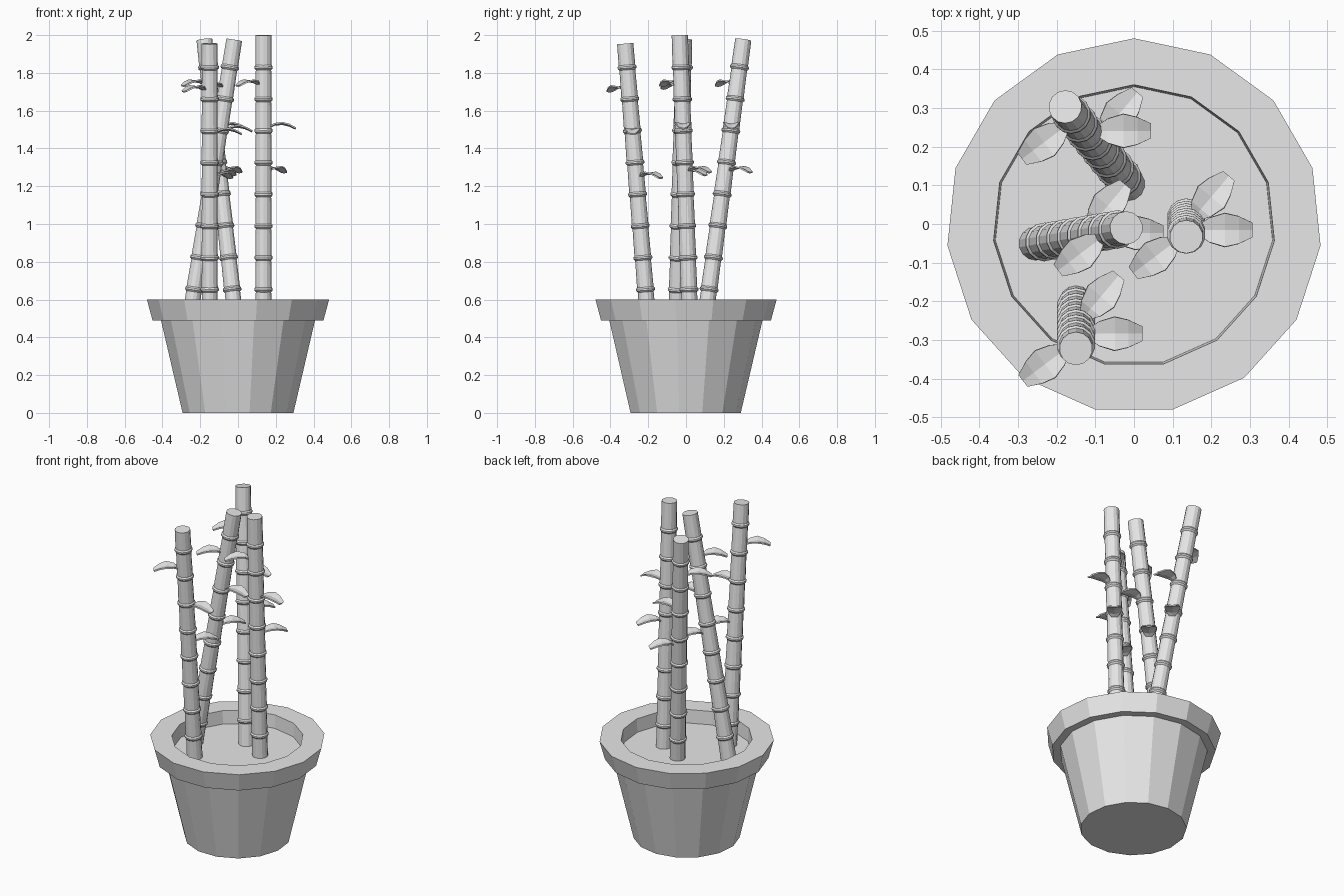
import bpy, bmesh, math
from mathutils import Vector

cube = bpy.data.objects.get("Cube")
if cube:
    bpy.data.objects.remove(cube)

grey = bpy.data.materials.new("plain_grey")
grey.use_nodes = True
grey.diffuse_color = (0.8, 0.8, 0.8, 1)
grey.node_tree.nodes["Principled BSDF"].inputs["Base Color"].default_value = (0.8, 0.8, 0.8, 1)


def add_object(name, bm):
    bmesh.ops.recalc_face_normals(bm, faces=bm.faces[:])
    mesh = bpy.data.meshes.new(name)
    bm.to_mesh(mesh)
    bm.free()
    mesh.materials.append(grey)
    obj = bpy.data.objects.new(name, mesh)
    bpy.context.collection.objects.link(obj)
    return obj


def lathe(name, profile, sides):
    """Closed solid turned around z from (radius, height) pairs, first corner on +y."""
    bm = bmesh.new()
    rings = []
    for r, z in profile:
        angles = [math.tau * i / sides for i in range(sides)]
        rings.append([bm.verts.new((r * math.sin(a), r * math.cos(a), z)) for a in angles])
    for low, high in zip(rings, rings[1:]):
        for i in range(sides):
            j = (i + 1) % sides
            bm.faces.new((low[i], low[j], high[j], high[i]))
    bm.faces.new(rings[0])
    bm.faces.new(rings[-1])
    return add_object(name, bm)


def make_stalk(name, low, top):
    """Cane with raised joints, leaning from low to top."""
    axis = top - low
    stretch = axis.length / axis.z
    profile = [(0.044, 0)]
    for k in reversed(range(8)):
        h = (1.83 - 0.168 * k - low.z) * stretch
        profile += [(0.042, h - 0.014), (0.050, h - 0.005), (0.050, h + 0.004), (0.044, h + 0.012)]
    profile.append((0.043, axis.length))
    stalk = lathe(name, profile, 14)
    stalk.rotation_mode = 'QUATERNION'
    stalk.rotation_quaternion = Vector((0, 0, 1)).rotation_difference(axis)
    stalk.location = low


def make_leaf(name, root, angle):
    """Arched, slightly cupped blade with a blunt tip, pointing along angle."""
    bm = bmesh.new()
    rows = []
    for x, half, z in [(0.03, 0.012, -0.008), (0.06, 0.032, 0.005), (0.10, 0.044, 0.008),
                       (0.135, 0.036, 0), (0.17, 0.02, -0.016)]:
        rows.append([bm.verts.new((x, s * half, z + abs(s) * half * 0.2)) for s in (-1, 0, 1)])
    for a, b in zip(rows, rows[1:]):
        for i in range(2):
            bm.faces.new((a[i], b[i], b[i + 1], a[i + 1]))
    leaf = add_object(name, bm)
    leaf.location = root
    leaf.rotation_euler.z = math.radians(angle)
    solid = leaf.modifiers.new("thickness", 'SOLIDIFY')
    solid.thickness = 0.008
    solid.offset = 0


# Pot with overhanging rim and soil floor
pot = lathe("pot", [(0.295, 0), (0.41, 0.49), (0.455, 0.49), (0.485, 0.6),
                    (0.365, 0.6), (0.36, 0.52)], 15)
pot.location.y = -0.005

# Four leaning canes: centre at rim height, then centre at the tip
canes = {
    "front": ((-0.15, -0.21, 0.6), (-0.15, -0.322, 1.955)),
    "back": ((-0.025, 0.115, 0.6), (-0.178, 0.303, 1.975)),
    "right": ((-0.24, -0.048, 0.6), (-0.02, -0.01, 1.975)),
    "left": ((0.135, 0.018, 0.6), (0.135, -0.033, 2.0)),
}
# Three leaves on each cane: height and direction
leaves = {"upper": (1.745, 217), "middle": (1.52, 0), "lower": (1.287, 50)}

for side, (base, tip) in canes.items():
    base, tip = Vector(base), Vector(tip)

    def point(z):
        return base.lerp(tip, (z - base.z) / (tip.z - base.z))

    make_stalk(side + "_stalk", point(0.5), tip)
    drop = {"front": 0.03, "right": 0.015}.get(side, 0)
    for level, (z, angle) in leaves.items():
        make_leaf(f"{side}_{level}_leaf", point(z - drop), angle)
